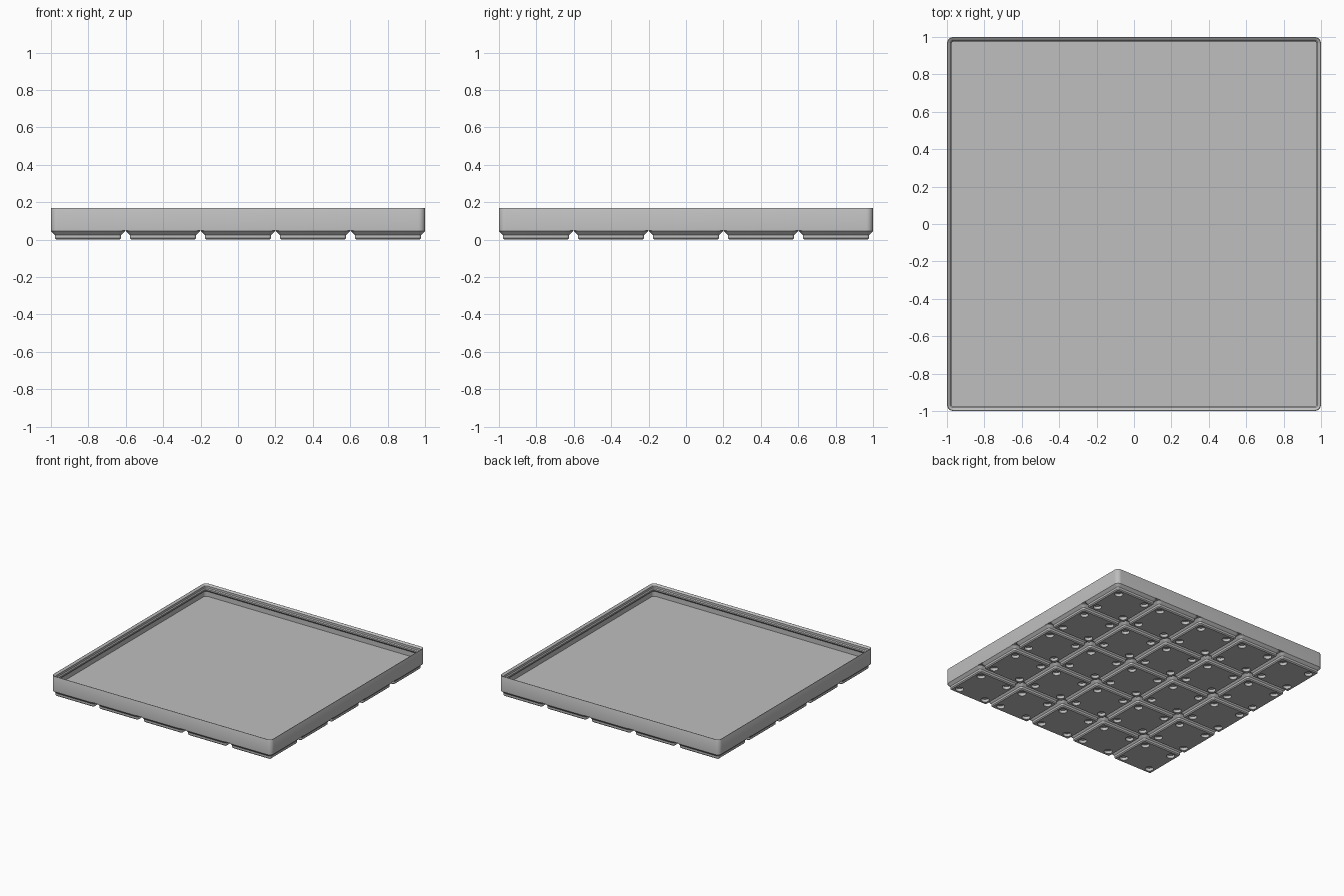
import bpy, bmesh, math

cube = bpy.data.objects.get("Cube")
if cube:
    bpy.data.objects.remove(cube, do_unlink=True)

MM = 2 / 209.5          # scale: millimetres to scene units
CELLS, PITCH = 5, 42
CORNER = 3.75           # outer corner radius in mm

grey = bpy.data.materials.new("plain grey")
colour = (0.52, 0.52, 0.52, 1)
grey.use_nodes = True
grey.diffuse_color = colour
grey.node_tree.nodes["Principled BSDF"].inputs["Base Color"].default_value = colour


def rounded_ring(bm, size, inset, z, steps=8):
    """Rounded square outline, inset from a given size."""
    r = CORNER - inset
    c = size / 2 - CORNER
    ring = []
    for q, (sx, sy) in enumerate(((1, 1), (-1, 1), (-1, -1), (1, -1))):
        for i in range(steps + 1):
            a = (q + i / steps) * math.pi / 2
            ring.append(bm.verts.new((sx * c + r * math.cos(a),
                                      sy * c + r * math.sin(a), z)))
    return ring


def circle(bm, x, y, r, z, n=24):
    return [bm.verts.new((x + r * math.cos(k * math.tau / n),
                          y + r * math.sin(k * math.tau / n), z)) for k in range(n)]


def bridge(bm, a, b):
    n = len(a)
    for i in range(n):
        j = (i + 1) % n
        bm.faces.new((a[i], a[j], b[j], b[i]))


def loft(bm, size, profile):
    rings = [rounded_ring(bm, size, inset, z) for inset, z in profile]
    for a, b in zip(rings, rings[1:]):
        bridge(bm, a, b)
    return rings


def ring_edges(bm, ring):
    return [bm.edges.get((ring[i - 1], ring[i])) for i in range(len(ring))]


def to_mesh(bm, name):
    bmesh.ops.recalc_face_normals(bm, faces=bm.faces[:])
    bmesh.ops.scale(bm, vec=(MM, MM, MM), verts=bm.verts[:])
    mesh = bpy.data.meshes.new(name)
    bm.to_mesh(mesh)
    bm.free()
    mesh.materials.append(grey)
    return mesh


def add_object(name, mesh, x=0, y=0):
    ob = bpy.data.objects.new(name, mesh)
    ob.location = (x * MM, y * MM, 0)
    bpy.context.collection.objects.link(ob)
    return ob


def smooth(ob):
    bpy.ops.object.select_all(action="DESELECT")
    ob.select_set(True)
    bpy.context.view_layer.objects.active = ob
    bpy.ops.object.shade_smooth_by_angle(angle=math.radians(30))


# Tray: outer wall, stepped stacking lip, inner wall and floor
bm = bmesh.new()
rings = loft(bm, CELLS * PITCH - 0.5, [
    (0, 5), (0, 17.5), (0.12, 17.73), (0.35, 17.8), (0.6, 17.72),
    (1.9, 16.5), (1.9, 14.7), (2.6, 14), (2.6, 12.8),
    (0.95, 11.15), (0.95, 7)])
bm.faces.new(rings[0])
bm.faces.new(rings[-1])
smooth(add_object("tray", to_mesh(bm, "tray")))

# Foot: chamfered pad with four round magnet pockets underneath
bm = bmesh.new()
foot_rings = loft(bm, PITCH - 0.5, [
    (2.95, 0), (2.15, 0.8), (2.15, 2.6), (0, 4.75), (0, 5)])
outline = ring_edges(bm, foot_rings[0])
for sx in (-1, 1):
    for sy in (-1, 1):
        mouth = circle(bm, sx * 13, sy * 13, 3.25, 0)
        end = circle(bm, sx * 13, sy * 13, 3.25, 2.4)
        bridge(bm, mouth, end)
        bm.faces.new(end)
        outline += ring_edges(bm, mouth)
bmesh.ops.triangle_fill(bm, edges=outline, use_beauty=True)
foot_mesh = to_mesh(bm, "foot")

# Grid of feet sharing one mesh
for i in range(CELLS):
    for j in range(CELLS):
        mid = (CELLS - 1) / 2
        foot = add_object(f"foot_{i + 1}_{j + 1}", foot_mesh,
                          (i - mid) * PITCH, (j - mid) * PITCH)
smooth(foot)
